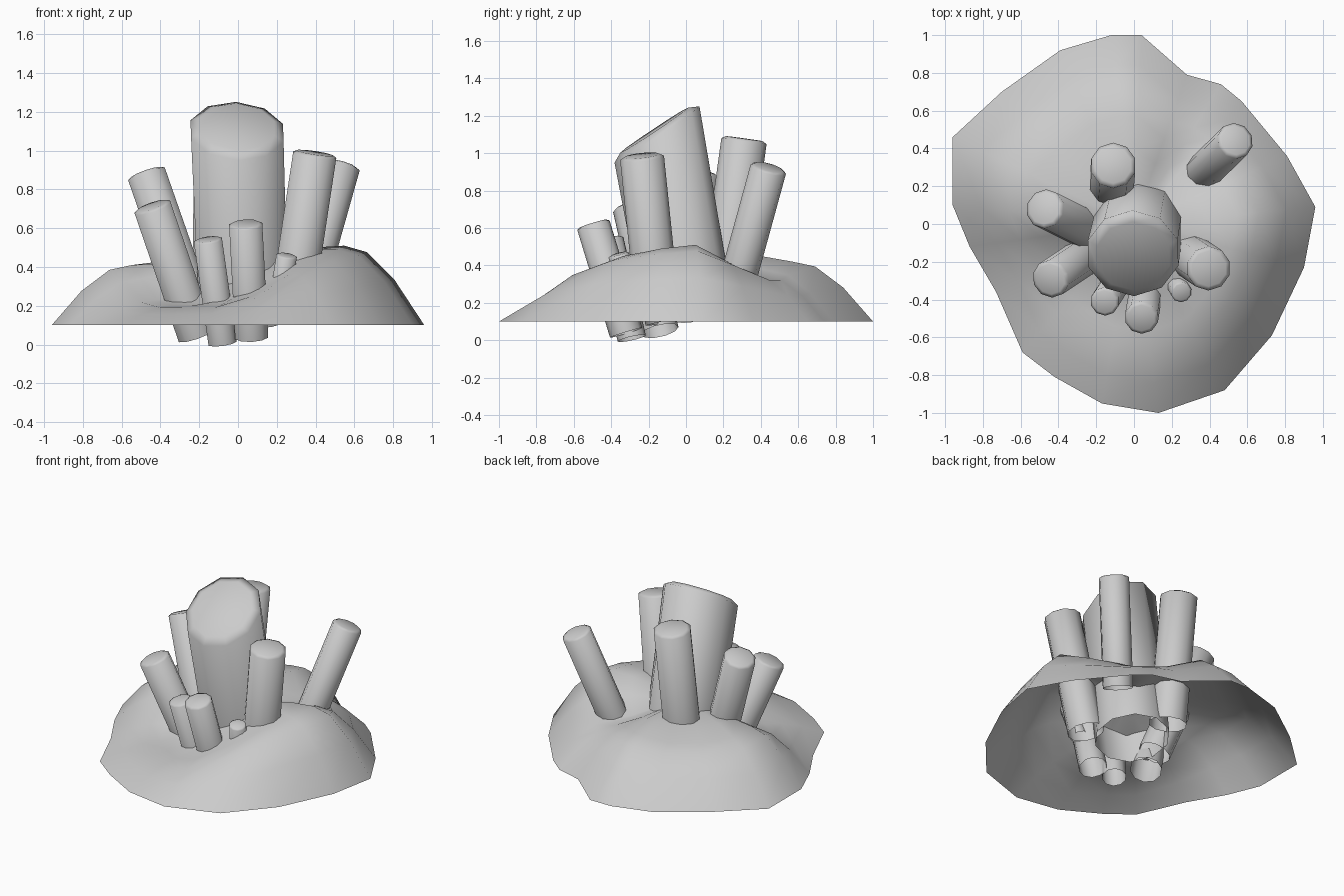
import bpy
import bmesh
import math
from mathutils import Vector

cube = bpy.data.objects.get("Cube")
if cube:
    bpy.data.objects.remove(cube, do_unlink=True)

# Single stone colour
stone = bpy.data.materials.new("grey stone")
stone.use_nodes = True
GREY = (0.6, 0.6, 0.6, 1.0)
stone.diffuse_color = GREY
stone.node_tree.nodes["Principled BSDF"].inputs["Base Color"].default_value = GREY


def finish(name, bm):
    """Turn a bmesh into a smooth shaded object."""
    mesh = bpy.data.meshes.new(name)
    bm.to_mesh(mesh)
    bm.free()
    for poly in mesh.polygons:
        poly.use_smooth = True
    mesh.materials.append(stone)
    obj = bpy.data.objects.new(name, mesh)
    bpy.context.collection.objects.link(obj)
    return obj


def bridge(bm, lower, upper):
    """Join two rings of equal length with quads."""
    n = len(lower)
    for i in range(n):
        j = (i + 1) % n
        bm.faces.new((lower[i], lower[j], upper[j], upper[i]))


def crystal(name, base, top, radius, base_radius=None, cut=None, sides=10):
    """Leaning open-bottomed column whose top is cut by a plane."""
    base, top = Vector(base), Vector(top)
    axis = (top - base).normalized()
    normal = Vector(cut).normalized() if cut else axis
    base_radius = base_radius or radius
    side = Vector((0, 1, 0)).cross(axis).normalized()
    front = axis.cross(side)
    bm = bmesh.new()
    low, rim, inner = [], [], []
    for i in range(sides):
        a = math.tau * (i + 0.5) / sides
        d = side * math.cos(a) + front * math.sin(a)
        p = top + d * radius
        p += axis * ((top - p).dot(normal) / axis.dot(normal))
        low.append(bm.verts.new(base + d * base_radius))
        rim.append(bm.verts.new(p))
        inner.append(bm.verts.new(top + (p - top) * 0.8 + normal * radius * 0.11))
    bridge(bm, low, rim)
    bridge(bm, rim, inner)
    bm.faces.new(inner)
    return finish(name, bm)


# Mound: rim x, rim y, shoulder height, inner height
rim_points = [
    (-0.12, 1.0, 0.41, 0.44), (0.04, 1.0, 0.42, 0.45),
    (0.28, 0.79, 0.37, 0.4), (0.46, 0.74, 0.34, 0.36),
    (0.57, 0.65, 0.34, 0.36), (0.81, 0.36, 0.43, 0.43),
    (0.96, 0.09, 0.51, 0.5), (0.9, -0.23, 0.49, 0.49),
    (0.73, -0.59, 0.45, 0.45), (0.48, -0.88, 0.37, 0.35),
    (0.13, -1.0, 0.25, 0.28), (-0.17, -0.95, 0.2, 0.23),
    (-0.42, -0.81, 0.2, 0.21), (-0.59, -0.68, 0.2, 0.22),
    (-0.73, -0.36, 0.23, 0.26), (-0.87, -0.12, 0.34, 0.37),
    (-0.96, 0.1, 0.41, 0.42), (-0.96, 0.46, 0.41, 0.43),
    (-0.7, 0.7, 0.38, 0.42), (-0.39, 0.92, 0.39, 0.43),
]
rim_points.reverse()
RIM_Z, CORE_Z = 0.1, 0.43
bm = bmesh.new()
rings = []
for scale, rise in ((1, 0), (0.84, 0.57), (0.69, 0.92), (0.57, 1)):
    rings.append([bm.verts.new((x * scale, y * scale, RIM_Z + (h - RIM_Z) * rise))
                  for x, y, h, k in rim_points])
for scale, blend in ((0.4, 0), (0.15, 0.7)):
    rings.append([bm.verts.new((x * scale, y * scale, k + (CORE_Z - k) * blend))
                  for x, y, h, k in rim_points])
for outer, inner in zip(rings, rings[1:]):
    bridge(bm, outer, inner)
bm.faces.new(rings[-1])
finish("mound", bm)

# Large central crystal with a slanted front facet
crystal("main_crystal", (0.03, 0.02, 0.12), (-0.005, -0.155, 1.1), 0.25,
        base_radius=0.24, cut=(0.04, -0.55, 0.83))

# Smaller crystals around it: name, base, top, radius
for name, base, top, radius in (
    ("left_front_tall_crystal", (0.27, -0.15, 0.15), (0.395, -0.235, 0.975), 0.118),
    ("left_back_crystal", (0.35, 0.26, 0.26), (0.535, 0.44, 0.915), 0.098),
    ("back_crystal", (-0.12, 0.19, 0.2), (-0.11, 0.31, 1.065), 0.122),
    ("right_back_crystal", (-0.21, -0.05, 0.13), (-0.47, 0.08, 0.875), 0.105),
    ("right_front_crystal", (-0.215, -0.14, 0.05), (-0.44, -0.29, 0.705), 0.102),
    ("front_short_crystal", (-0.08, -0.29, 0.01), (-0.155, -0.41, 0.535), 0.077),
    ("front_crystal", (0.07, -0.32, 0.04), (0.04, -0.495, 0.615), 0.09),
    ("tiny_crystal", (0.21, -0.29, 0.2), (0.25, -0.36, 0.455), 0.056),
):
    crystal(name, base, top, radius)
